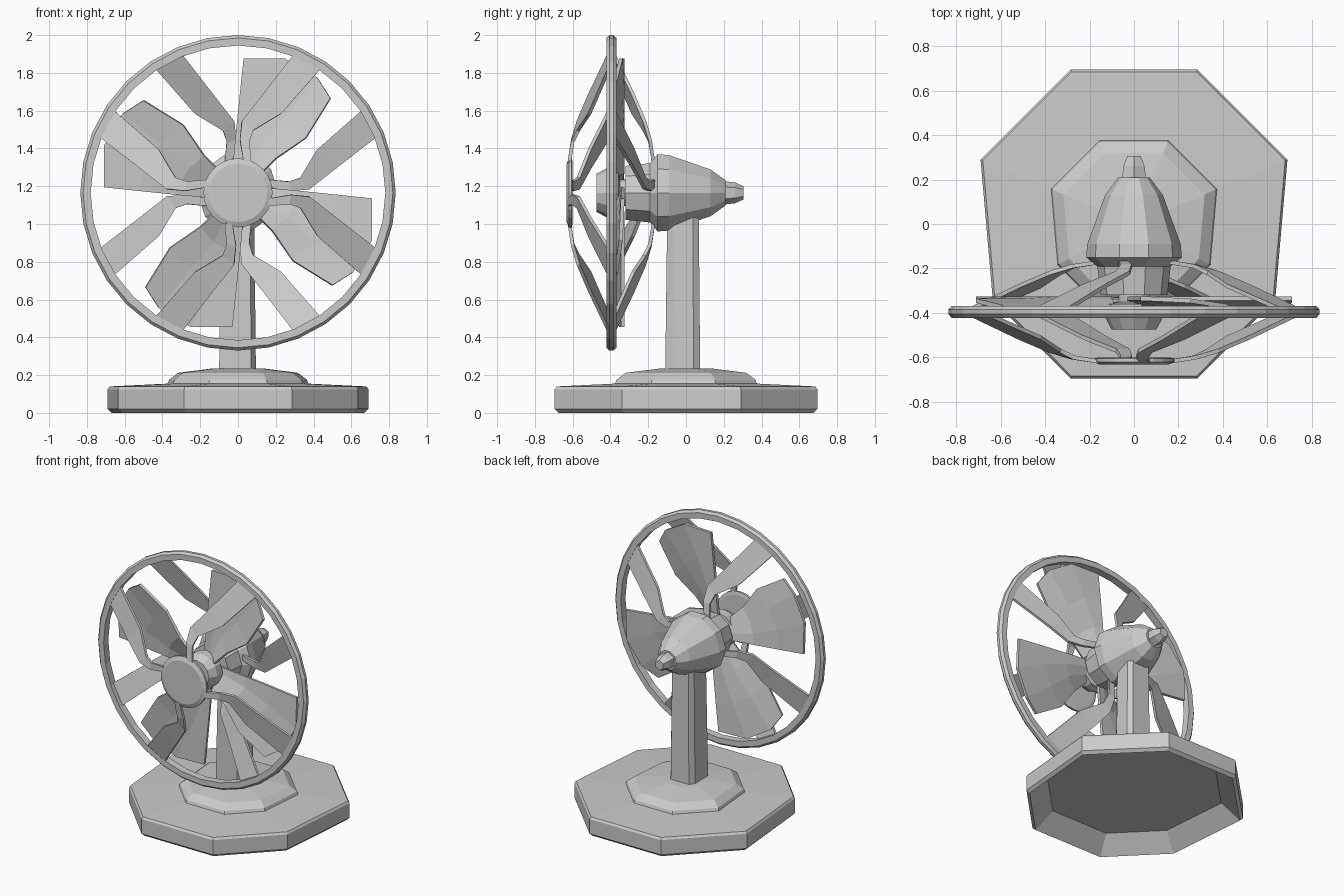
import bpy, bmesh
from math import sin, cos, pi

if "Cube" in bpy.data.objects:
    bpy.data.objects.remove(bpy.data.objects["Cube"])

CZ = 1.165      # height of the fan axis
RING_Y = -0.395  # plane of the guard ring


def finish(name, verts, faces, thickness=0):
    me = bpy.data.meshes.new(name)
    me.from_pydata(verts, [], faces)
    bm = bmesh.new()
    bm.from_mesh(me)
    bmesh.ops.recalc_face_normals(bm, faces=bm.faces)
    bm.to_mesh(me)
    bm.free()
    ob = bpy.data.objects.new(name, me)
    bpy.context.collection.objects.link(ob)
    if thickness:
        mod = ob.modifiers.new("thickness", 'SOLIDIFY')
        mod.thickness = thickness
        mod.offset = 0
    return ob


def loft(name, rings, loop=False):
    """Skin a list of equal-sized vertex rings; cap the ends unless looped."""
    n, m = len(rings[0]), len(rings)
    verts = [v for r in rings for v in r]
    faces = []
    for i in range(m if loop else m - 1):
        a, b = i * n, ((i + 1) % m) * n
        faces += [(a + k, a + (k + 1) % n, b + (k + 1) % n, b + k) for k in range(n)]
    if not loop:
        faces += [tuple(range(n)), tuple(range((m - 1) * n, m * n))]
    return finish(name, verts, faces)


def stack(name, outline, levels):
    """Outline scaled at several heights: levels are (scale, z)."""
    return loft(name, [[(x * s, y * s, z) for x, y in outline] for s, z in levels])


def lathe(name, profile, sides, loop=False, phase=0.0):
    """Turn (radius, y) pairs round the fan axis."""
    ang = [2 * pi * (k + phase) / sides for k in range(sides)]
    return loft(name, [[(r * sin(a), y, CZ + r * cos(a)) for a in ang]
                       for r, y in profile], loop)


def sheet(name, rows, turn, thickness):
    """Grid of (x, radius, y) points, turned round the fan axis."""
    w = len(rows[0])
    c, s = cos(turn), sin(turn)
    verts = [(x * c - z * s, y, CZ + x * s + z * c) for row in rows for x, z, y in row]
    faces = [(i * w + k, i * w + k + 1, (i + 1) * w + k + 1, (i + 1) * w + k)
             for i in range(len(rows) - 1) for k in range(w - 1)]
    return finish(name, verts, faces, thickness)


# Stepped base, hollow underneath
half = [(0.285, 0.695), (0.69, 0.29), (0.635, -0.34), (0.285, -0.695)]
outline = half + [(-x, y) for x, y in reversed(half)]
stack("base", outline, [(0.8, 0.11), (0.97, 0), (1, 0.02), (1, 0.125), (0.985, 0.14),
                        (0.54, 0.155), (0.53, 0.175), (0.46, 0.212), (0.2, 0.235)])

# Post
post = [(-0.1, -0.11), (0.07, -0.11), (0.095, -0.07), (0.095, 0.04),
        (0.07, 0.075), (-0.075, 0.075), (-0.1, 0.04)]
stack("post", post, [(1, 0.21), (0.9, 1.08)])

# Motor housing with tail knob
lathe("motor_housing", [(0.15, -0.32), (0.165, -0.19), (0.215, -0.15), (0.21, -0.09),
                        (0.13, 0.13), (0.07, 0.21)], 10, phase=0.5)
lathe("tail_knob", [(0.07, 0.13), (0.062, 0.2), (0.055, 0.26), (0.035, 0.305)], 6)

# Blade hub and shaft
lathe("hub", [(0.1, -0.475), (0.13, -0.42), (0.13, -0.36), (0.07, -0.35), (0.07, -0.3)], 12)

# Guard ring and front disc
lathe("guard_ring", [(0.835, -0.405), (0.835, -0.385), (0.82, -0.368), (0.78, -0.368),
                     (0.78, -0.422), (0.82, -0.422)], 32, loop=True)
lathe("front_disc", [(0.155, -0.632), (0.183, -0.62), (0.183, -0.605), (0.16, -0.6)], 24)

# Blades: four points across each row, pitched and slightly cambered
blade_rows = [[(-0.03, 0.10), (0.01, 0.10), (0.05, 0.09), (0.09, 0.07)],
              [(-0.01, 0.32), (0.06, 0.30), (0.13, 0.26), (0.20, 0.18)],
              [(0.01, 0.52), (0.14, 0.49), (0.26, 0.41), (0.36, 0.29)],
              [(0.03, 0.71), (0.25, 0.71), (0.42, 0.61), (0.49, 0.50)]]
pitch = [-0.335, -0.345, -0.37, -0.405]
blade = [[(x, r, y) for (x, r), y in zip(row, pitch)] for row in blade_rows]

# Guard struts: edge pairs from ring to centre, with depth
strut_pairs = [((0.30, 0.74), (0.44, 0.66), -0.405), ((0.13, 0.52), (0.23, 0.42), -0.51),
               ((0.02, 0.38), (0.08, 0.33), -0.57), ((0.01, 0.28), (0.06, 0.27), -0.60),
               ((0.03, 0.16), (0.07, 0.16), -0.618)]
front = [[(*a, y), (*b, y)] for a, b, y in strut_pairs]
back = [[(-x, r, 2 * RING_Y - y) for x, r, y in row] for row in front]

for i in range(4):
    turn = i * pi / 2
    sheet(f"blade_{i + 1}", blade, turn, 0.02)
    sheet(f"front_strut_{i + 1}", front, turn, 0.018)
    sheet(f"back_strut_{i + 1}", back, turn, 0.018)
